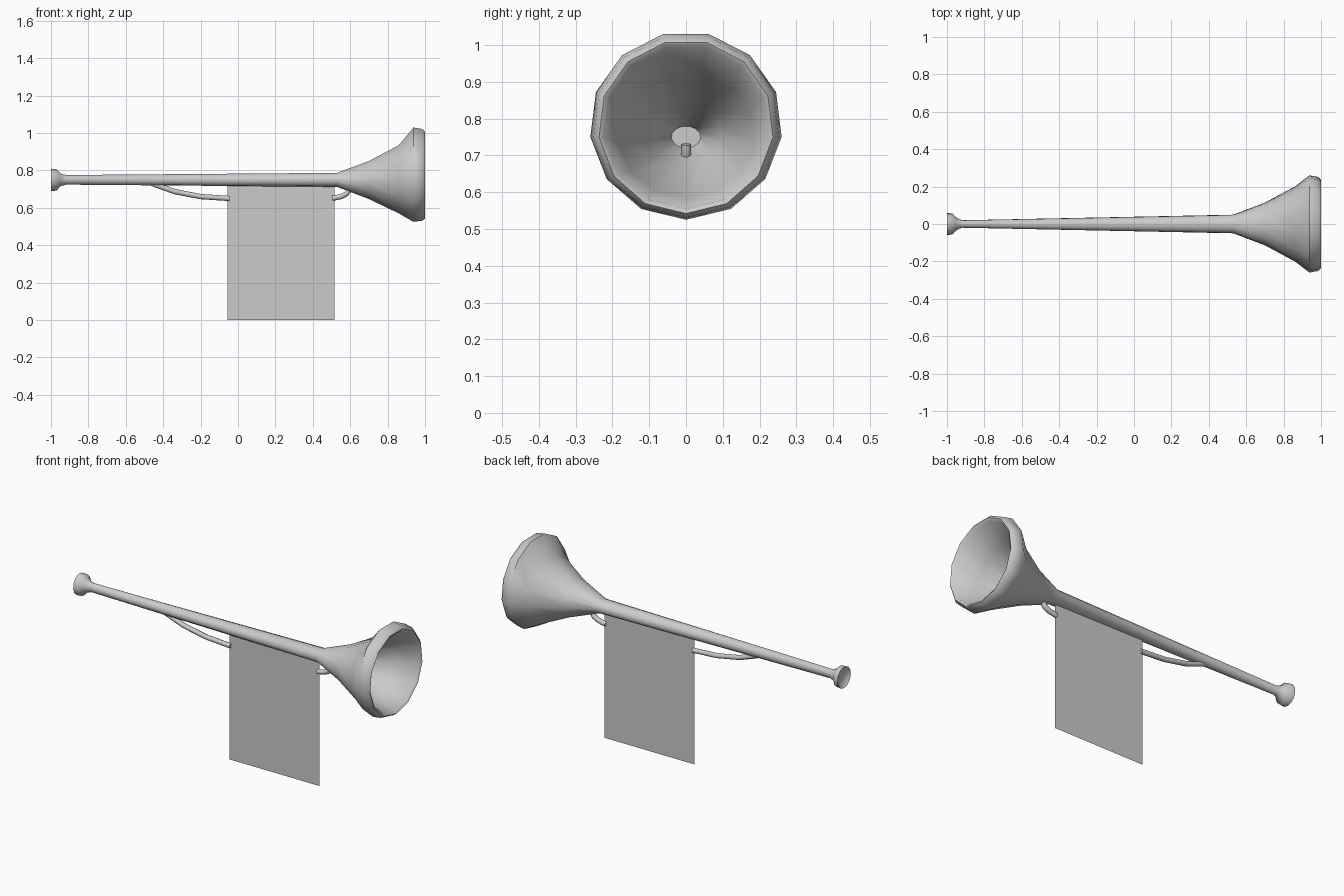
import bpy, bmesh, math

if "Cube" in bpy.data.objects:
    bpy.data.objects.remove(bpy.data.objects["Cube"])

SIDES = 13


def finish(name, bm, smooth=True):
    bmesh.ops.recalc_face_normals(bm, faces=bm.faces)
    mesh = bpy.data.meshes.new(name)
    bm.to_mesh(mesh)
    bm.free()
    ob = bpy.data.objects.new(name, mesh)
    bpy.context.collection.objects.link(ob)
    if smooth:
        bpy.ops.object.select_all(action='DESELECT')
        ob.select_set(True)
        bpy.context.view_layer.objects.active = ob
        bpy.ops.object.shade_smooth_by_angle(angle=math.radians(50))
    return ob


def loft(name, stations, cap_start=False, cap_end=False):
    """Skin oval rings along x; each station is (x, centre z, y radius, z radius)."""
    bm = bmesh.new()
    rings = []
    for x, zc, ry, rz in stations:
        ring = []
        for i in range(SIDES):
            a = 2 * math.pi * i / SIDES
            ring.append(bm.verts.new((x, ry * math.sin(a), zc - rz * math.cos(a))))
        rings.append(ring)
    for r0, r1 in zip(rings, rings[1:]):
        for i in range(SIDES):
            j = (i + 1) % SIDES
            bm.faces.new((r0[i], r0[j], r1[j], r1[i]))
    if cap_start:
        bm.faces.new(rings[0])
    if cap_end:
        bm.faces.new(rings[-1])
    return finish(name, bm)


def pipe(name, points, radius):
    """Bent round pipe in the y = 0 plane through (x, z) points."""
    bm = bmesh.new()
    n = 8
    rings = []
    for k, (x, z) in enumerate(points):
        p, q = points[max(k - 1, 0)], points[min(k + 1, len(points) - 1)]
        d = math.hypot(q[0] - p[0], q[1] - p[1])
        nx, nz = -(q[1] - p[1]) / d, (q[0] - p[0]) / d
        ring = []
        for i in range(n):
            a = 2 * math.pi * i / n
            c = radius * math.cos(a)
            ring.append(bm.verts.new((x + nx * c, radius * math.sin(a), z + nz * c)))
        rings.append(ring)
    for r0, r1 in zip(rings, rings[1:]):
        for i in range(n):
            j = (i + 1) % n
            bm.faces.new((r0[i], r0[j], r1[j], r1[i]))
    bm.faces.new(rings[0])
    bm.faces.new(rings[-1])
    return finish(name, bm)


# Mouthpiece with a shallow cup, long tube, flared bell, rolled rim and hollow inside
loft("horn_body", [
    (-0.985, 0.750, 0.045, 0.045),
    (-1.000, 0.750, 0.060, 0.061),
    (-0.970, 0.750, 0.056, 0.058),
    (-0.950, 0.750, 0.034, 0.035),
    (-0.920, 0.750, 0.020, 0.026),
    (0.530, 0.750, 0.050, 0.038),
    (0.700, 0.750, 0.115, 0.103),
    (0.860, 0.755, 0.202, 0.185),
    (0.938, 0.781, 0.262, 0.256),
    (0.985, 0.780, 0.253, 0.249),
    (1.000, 0.778, 0.238, 0.236),
    (0.992, 0.777, 0.225, 0.222),
    (0.860, 0.755, 0.185, 0.170),
    (0.700, 0.750, 0.100, 0.088),
    (0.540, 0.750, 0.040, 0.030),
], cap_start=True, cap_end=True)

# Lower pipes on either side of the banner
pipe("rear_pipe", [(-0.50, 0.748), (-0.44, 0.723), (-0.34, 0.687),
                   (-0.20, 0.660), (-0.045, 0.650)], 0.014)
pipe("front_pipe", [(0.505, 0.651), (0.55, 0.660), (0.58, 0.675),
                    (0.60, 0.705), (0.605, 0.73)], 0.014)

# Hanging banner, a single thin sheet
bm = bmesh.new()
bm.faces.new([bm.verts.new((x, 0, z)) for x, z in
              ((-0.055, 0), (0.515, 0), (0.515, 0.735), (-0.055, 0.735))])
finish("banner", bm, smooth=False)
